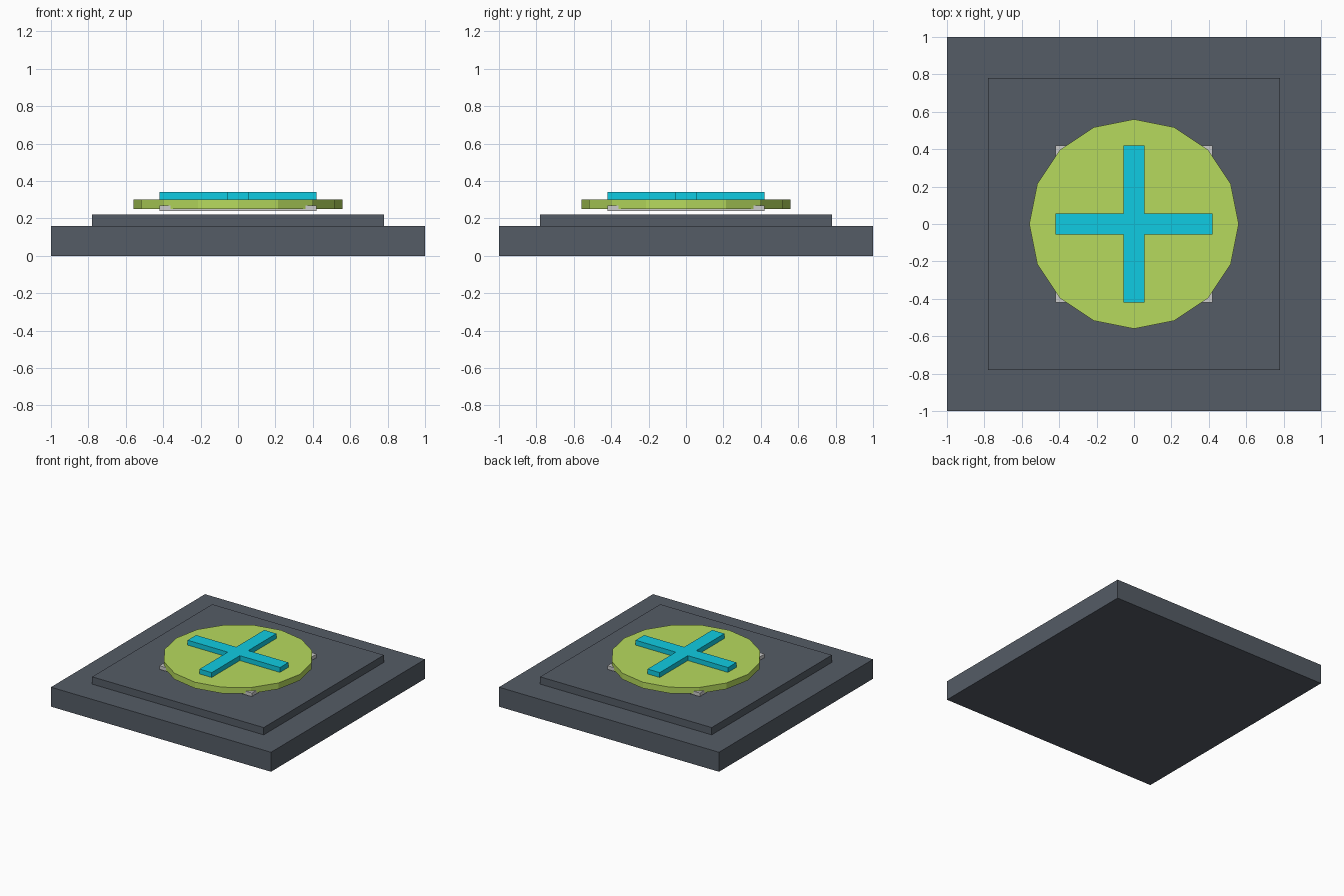
import bpy, bmesh
from math import pi

if "Cube" in bpy.data.objects:
    bpy.data.objects.remove(bpy.data.objects["Cube"])


def material(name, rgb):
    m = bpy.data.materials.new(name)
    m.diffuse_color = (*rgb, 1)
    m.use_nodes = True
    m.node_tree.nodes["Principled BSDF"].inputs["Base Color"].default_value = m.diffuse_color
    return m


SLATE = material("slate", (0.09, 0.107, 0.133))
LIME = material("lime", (0.47, 0.70, 0.11))
CYAN = material("cyan", (0.005, 0.60, 0.76))


def prism(name, points, z0, z1, mat=None):
    """Extrude a flat outline from z0 up to z1."""
    bm = bmesh.new()
    face = bm.faces.new([bm.verts.new((x, y, z0)) for x, y in points])
    top = bmesh.ops.extrude_face_region(bm, geom=[face])["geom"]
    bmesh.ops.translate(bm, vec=(0, 0, z1 - z0),
                        verts=[v for v in top if isinstance(v, bmesh.types.BMVert)])
    bmesh.ops.recalc_face_normals(bm, faces=bm.faces)
    mesh = bpy.data.meshes.new(name)
    bm.to_mesh(mesh)
    bm.free()
    if mat:
        mesh.materials.append(mat)
    ob = bpy.data.objects.new(name, mesh)
    bpy.context.collection.objects.link(ob)
    return ob


def square(h):
    return [(-h, -h), (h, -h), (h, h), (-h, h)]


# stepped base
prism("base_slab", square(1.0), 0, 0.16, SLATE)
prism("upper_step", square(0.78), 0.16, 0.22, SLATE)

# thin square plate whose corners peek out from under the disc
prism("corner_plate", square(0.42), 0.24, 0.27)

# sixteen-sided disc
bpy.ops.mesh.primitive_cylinder_add(vertices=16, radius=0.56, depth=0.05,
                                    location=(0, 0, 0.275))
disc = bpy.context.object
disc.name = "disc"
disc.data.materials.append(LIME)

# plus-shaped marker: one arm outline turned through four quarters
w, r = 0.055, 0.42
outline, arm = [], [(r, -w), (r, w), (w, w)]
for _ in range(4):
    outline += arm
    arm = [(-y, x) for x, y in arm]
prism("cross_marker", outline, 0.30, 0.34, CYAN)
